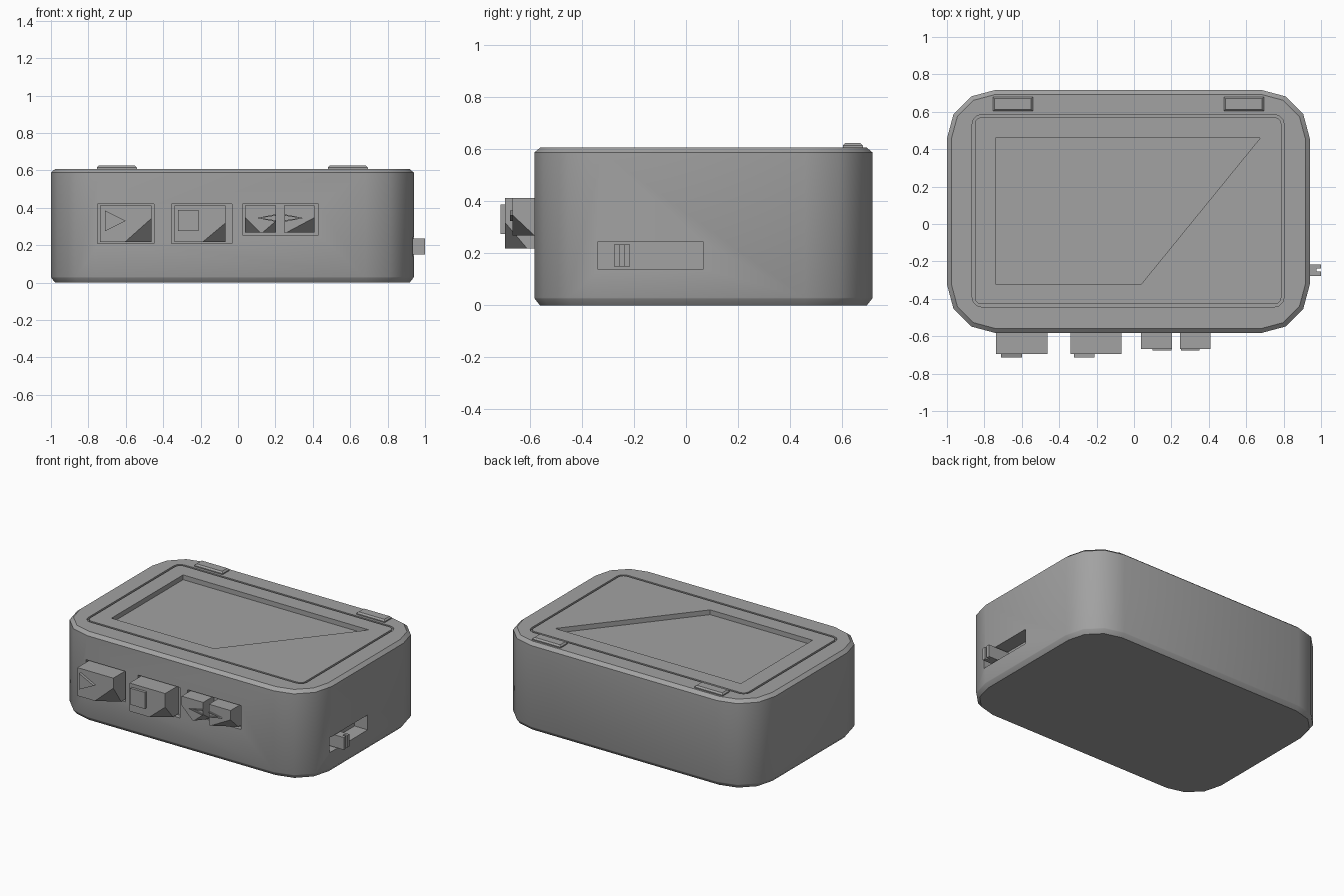
import bpy, bmesh, math
from mathutils import Vector

if "Cube" in bpy.data.objects:
    bpy.data.objects.remove(bpy.data.objects["Cube"])

grey = bpy.data.materials.new("mid grey")
grey.diffuse_color = (0.36, 0.36, 0.36, 1)
grey.use_nodes = True
grey.node_tree.nodes["Principled BSDF"].inputs["Base Color"].default_value = grey.diffuse_color


def add(name, bm):
    bmesh.ops.recalc_face_normals(bm, faces=bm.faces)
    mesh = bpy.data.meshes.new(name)
    bm.to_mesh(mesh)
    bm.free()
    obj = bpy.data.objects.new(name, mesh)
    bpy.context.collection.objects.link(obj)
    mesh.materials.append(grey)
    return obj


def loft(name, rings, closed=False):
    """Skin rings of points; cap the ends, or join the last ring to the first."""
    bm = bmesh.new()
    loops = [[bm.verts.new(p) for p in ring] for ring in rings]
    n = len(loops[0])
    pairs = list(zip(loops, loops[1:])) + ([(loops[-1], loops[0])] if closed else [])
    for a, b in pairs:
        for i in range(n):
            j = (i + 1) % n
            bm.faces.new((a[i], a[j], b[j], b[i]))
    if not closed:
        bm.faces.new(loops[0])
        bm.faces.new(loops[-1])
    return add(name, bm)


def box(name, x, y, z):
    corners = [(x[0], y[0]), (x[1], y[0]), (x[1], y[1]), (x[0], y[1])]
    return loft(name, [[(*c, h) for c in corners] for h in z])


def rounded(x, y, z, r, inset=0, seg=3):
    """Rounded rectangle ring at height z."""
    pts = []
    for k, (cx, cy) in enumerate([(x[1] - r, y[1] - r), (x[0] + r, y[1] - r),
                                  (x[0] + r, y[0] + r), (x[1] - r, y[0] + r)]):
        for i in range(seg + 1):
            a = math.pi / 2 * (k + i / seg)
            pts.append((cx + (r - inset) * math.cos(a), cy + (r - inset) * math.sin(a), z))
    return pts


def front_plate(name, pts, y):
    """Prism of an (x, z) outline between two y values."""
    return loft(name, [[(px, h, pz) for px, pz in pts] for h in y])


def cut(obj, cutter):
    mod = obj.modifiers.new("cut", 'BOOLEAN')
    mod.operation, mod.solver, mod.object = 'DIFFERENCE', 'EXACT', cutter
    bpy.ops.object.select_all(action='DESELECT')
    bpy.context.view_layer.objects.active = obj
    obj.select_set(True)
    bpy.ops.object.modifier_apply(modifier=mod.name)
    bpy.data.objects.remove(cutter, do_unlink=True)


# Case with bevelled rims
BX, BY = (-1.0, 0.94), (-0.583, 0.717)
case = loft("case", [rounded(BX, BY, z, 0.26, i) for z, i in
                     [(0, 0.022), (0.025, 0.002), (0.03, 0), (0.588, 0), (0.608, 0.024)]])

# Groove around the lid
GX, GY = (-0.865, 0.802), (-0.443, 0.585)
cut(case, loft("groove", [rounded(GX, GY, z, 0.05, i) for z, i in
                          [(0.593, 0), (0.7, 0), (0.7, 0.014), (0.593, 0.014)]], closed=True))

# Sunken display with a slanted side
display = [(-0.74, 0.46), (-0.74, -0.32), (0.04, -0.32), (0.675, 0.46)]
cut(case, loft("display_recess", [[(*p, z) for p in display] for z in (0.575, 0.7)]))

# Button openings and switch slot
for x, z in [((-0.75, -0.45), (0.21, 0.42)), ((-0.355, -0.033), (0.21, 0.42)),
             ((0.025, 0.43), (0.255, 0.42))]:
    cut(case, box("opening", x, (-0.7, -0.55), z))
cut(case, box("slot", (0.84, 1.1), (-0.34, 0.068), (0.14, 0.243)))


def button(name, x, z, front, right, left=None):
    """Push button; each lower front corner may be sliced off (width, height)."""
    obj = box(name, x, (front, -0.5), z)
    for side, size in ((1, right), (-1, left)):
        if size is None:
            continue
        cx = x[1] if side > 0 else x[0]
        a = Vector((cx - side * size[0], front, z[0]))
        b = Vector((cx, front, z[0] + size[1]))
        c = Vector((cx, front + 0.085, z[0]))
        normal = (b - a).cross(c - a)
        if normal.y > 0:
            normal.negate()
        bm = bmesh.new()
        bm.from_mesh(obj.data)
        res = bmesh.ops.bisect_plane(bm, geom=bm.verts[:] + bm.edges[:] + bm.faces[:],
                                     plane_co=a, plane_no=normal, clear_outer=True)
        edges = [e for e in res["geom_cut"] if isinstance(e, bmesh.types.BMEdge)]
        bmesh.ops.holes_fill(bm, edges=edges)
        bmesh.ops.recalc_face_normals(bm, faces=bm.faces)
        bm.to_mesh(obj.data)
        bm.free()


# Front buttons
button("play_button", (-0.737, -0.463), (0.218, 0.412), -0.695, (0.14, 0.125))
button("stop_button", (-0.34, -0.068), (0.218, 0.412), -0.695, (0.12, 0.1))
button("back_button", (0.038, 0.202), (0.268, 0.412), -0.667, (0.07, 0.06), (0.08, 0.08))
button("forward_button", (0.246, 0.41), (0.268, 0.412), -0.667, (0.15, 0.08))

# Raised button symbols
front_plate("play_symbol", [(-0.71, 0.275), (-0.60, 0.33), (-0.71, 0.385)], (-0.713, -0.69))
front_plate("stop_symbol", [(-0.322, 0.275), (-0.21, 0.275), (-0.21, 0.388), (-0.322, 0.388)],
            (-0.713, -0.69))
for name, cx, s in (("back_symbol", 0.15, -1), ("forward_symbol", 0.30, 1)):
    chevron = [(-0.05, 0.365), (0.05, 0.345), (-0.05, 0.325),
               (-0.05, 0.333), (0.03, 0.345), (-0.05, 0.357)]
    front_plate(name, [(cx + s * px, pz) for px, pz in chevron], (-0.677, -0.66))

# Sliding side switch with a grip notch
box("switch_base", (0.8, 0.975), (-0.277, -0.216), (0.15, 0.235))
for y in ((-0.277, -0.253), (-0.238, -0.216)):
    box("switch_grip", (0.97, 1.0), y, (0.15, 0.235))

# Tapered pads at the rear of the lid
for x in ((-0.755, -0.54), (0.48, 0.695)):
    y = (0.603, 0.68)
    loft("rear_pad", [[(x[0] + i, y[0] + i, z), (x[1] - i, y[0] + i, z),
                       (x[1] - i, y[1] - i, z), (x[0] + i, y[1] - i, z)]
                      for z, i in ((0.59, 0), (0.615, 0), (0.625, 0.01))])

# Smooth rounded corners, crisp edges
bpy.ops.object.select_all(action='DESELECT')
case.select_set(True)
bpy.context.view_layer.objects.active = case
bpy.ops.object.shade_smooth_by_angle(angle=math.radians(35))
